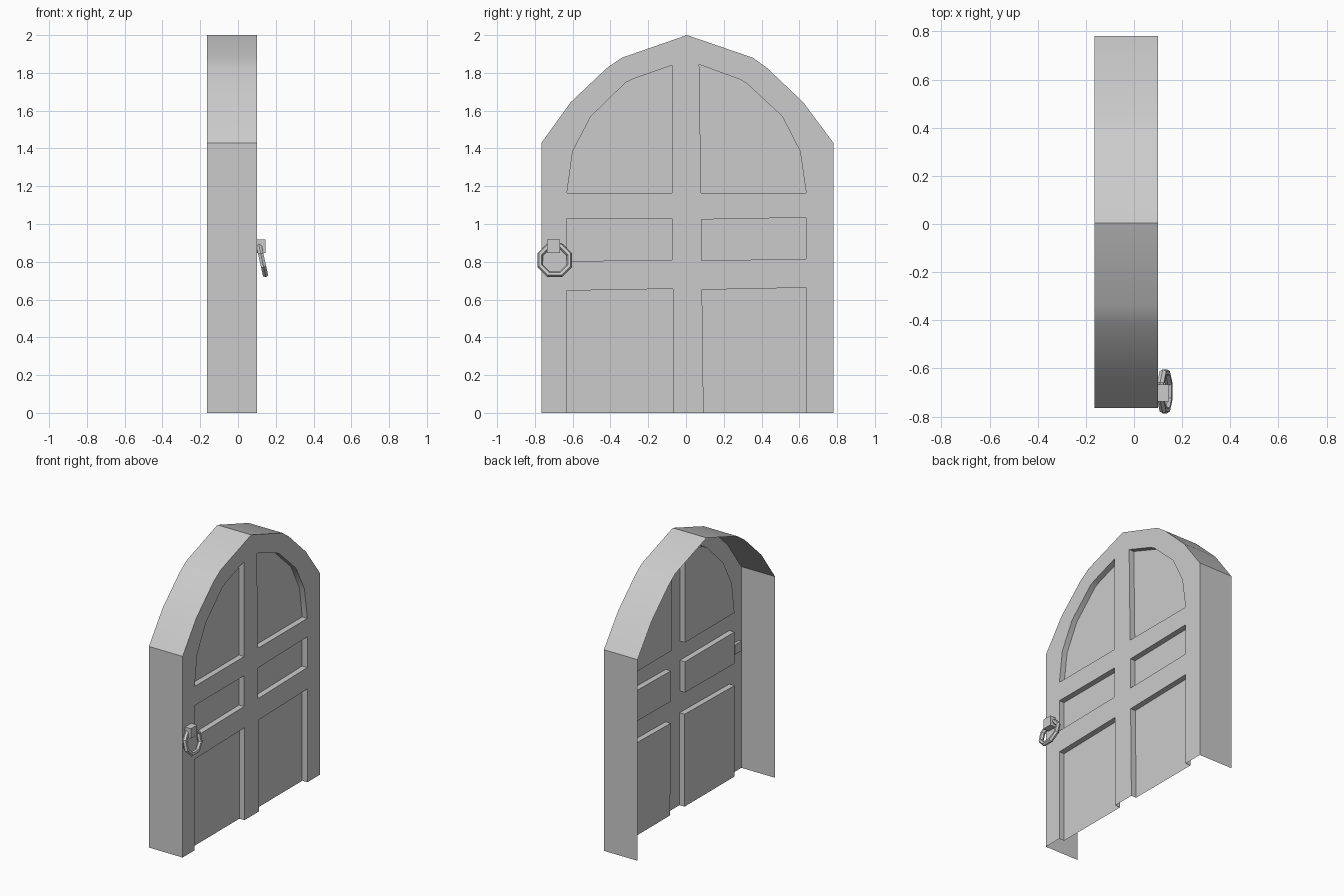
import bpy, bmesh, math
from mathutils import Matrix, Vector
from mathutils.geometry import tessellate_polygon

if "Cube" in bpy.data.objects:
    bpy.data.objects.remove(bpy.data.objects["Cube"])

FRONT, RECESS, BACK = 0.10, 0.06, -0.165

# Arched outline as (y, z), open along the ground
arch = [(-0.765, 0), (-0.765, 1.43), (-0.61, 1.645), (-0.42, 1.825), (-0.34, 1.88),
        (0.005, 2.0), (0.355, 1.88), (0.43, 1.825), (0.62, 1.645), (0.78, 1.43), (0.78, 0)]

# Slightly hand-cut panels
upper = [
    [(-0.63, 1.165), (-0.60, 1.385), (-0.503, 1.57), (-0.318, 1.75), (-0.275, 1.77),
     (-0.074, 1.84), (-0.074, 1.165)],
    [(0.08, 1.165), (0.07, 1.844), (0.286, 1.765), (0.323, 1.743), (0.509, 1.57),
     (0.604, 1.385), (0.636, 1.165)]]
middle = [
    [(-0.63, 0.803), (-0.63, 1.028), (-0.074, 1.028), (-0.074, 0.81)],
    [(0.083, 0.806), (0.083, 1.024), (0.636, 1.034), (0.636, 0.816)]]
lower = [
    [(-0.63, 0), (-0.63, 0.647), (-0.07, 0.657), (-0.07, 0)],
    [(0.093, 0), (0.085, 0.652), (0.636, 0.663), (0.636, 0)]]

bm = bmesh.new()


def face(points):
    return bm.faces.new([bm.verts.new(p) for p in points])


def ribbon(loop, xa, xb):
    """Wall along a loop between two depths, left open on the ground."""
    for (y0, z0), (y1, z1) in zip(loop, loop[1:] + loop[:1]):
        if z0 or z1:
            face([(xa, y0, z0), (xb, y0, z0), (xb, y1, z1), (xa, y1, z1)])


# Front frame: outline notched by the lower panels, holes for the others
notched = arch + lower[1][::-1] + lower[0][::-1]
loops = [notched] + upper + middle
flat = [Vector((FRONT, y, z)) for lp in loops for y, z in lp]
for tri in tessellate_polygon([[Vector((y, z, 0)) for y, z in lp] for lp in loops]):
    face([flat[i] for i in tri])

# Outer wall and recessed panels
ribbon(arch, FRONT, BACK)
for p in upper + middle + lower:
    ribbon(p, FRONT, RECESS)
    face([(RECESS, y, z) for y, z in p])

bmesh.ops.remove_doubles(bm, verts=bm.verts, dist=0.0005)
bmesh.ops.recalc_face_normals(bm, faces=bm.faces)
if sum(f.normal.x * f.calc_area() for f in bm.faces) < 0:
    bmesh.ops.reverse_faces(bm, faces=bm.faces)
bmesh.ops.dissolve_limit(bm, angle_limit=0.01, verts=[], edges=bm.edges)
mesh = bpy.data.meshes.new("door")
bm.to_mesh(mesh)
bm.free()
door = bpy.data.objects.new("door", mesh)
bpy.context.collection.objects.link(door)
bpy.context.view_layer.objects.active = door
door.select_set(True)
bpy.ops.object.shade_smooth_by_angle(angle=math.radians(35))

# Handle mount block
bpy.ops.mesh.primitive_cube_add(size=1, location=(0.1125, -0.702, 0.882))
mount = bpy.context.object
mount.name = "handle_mount"
mount.scale = (0.065, 0.07, 0.07)

# Octagonal pull ring, tilted away from the door at the bottom
bpy.ops.mesh.primitive_torus_add(major_segments=8, minor_segments=6,
                                 major_radius=0.083, minor_radius=0.016)
ring = bpy.context.object
ring.name = "handle_ring"
ring.matrix_world = (Matrix.Translation((0.128, -0.695, 0.808))
                     @ Matrix.Rotation(math.radians(77.5), 4, 'Y')
                     @ Matrix.Rotation(math.radians(22.5), 4, 'Z'))
